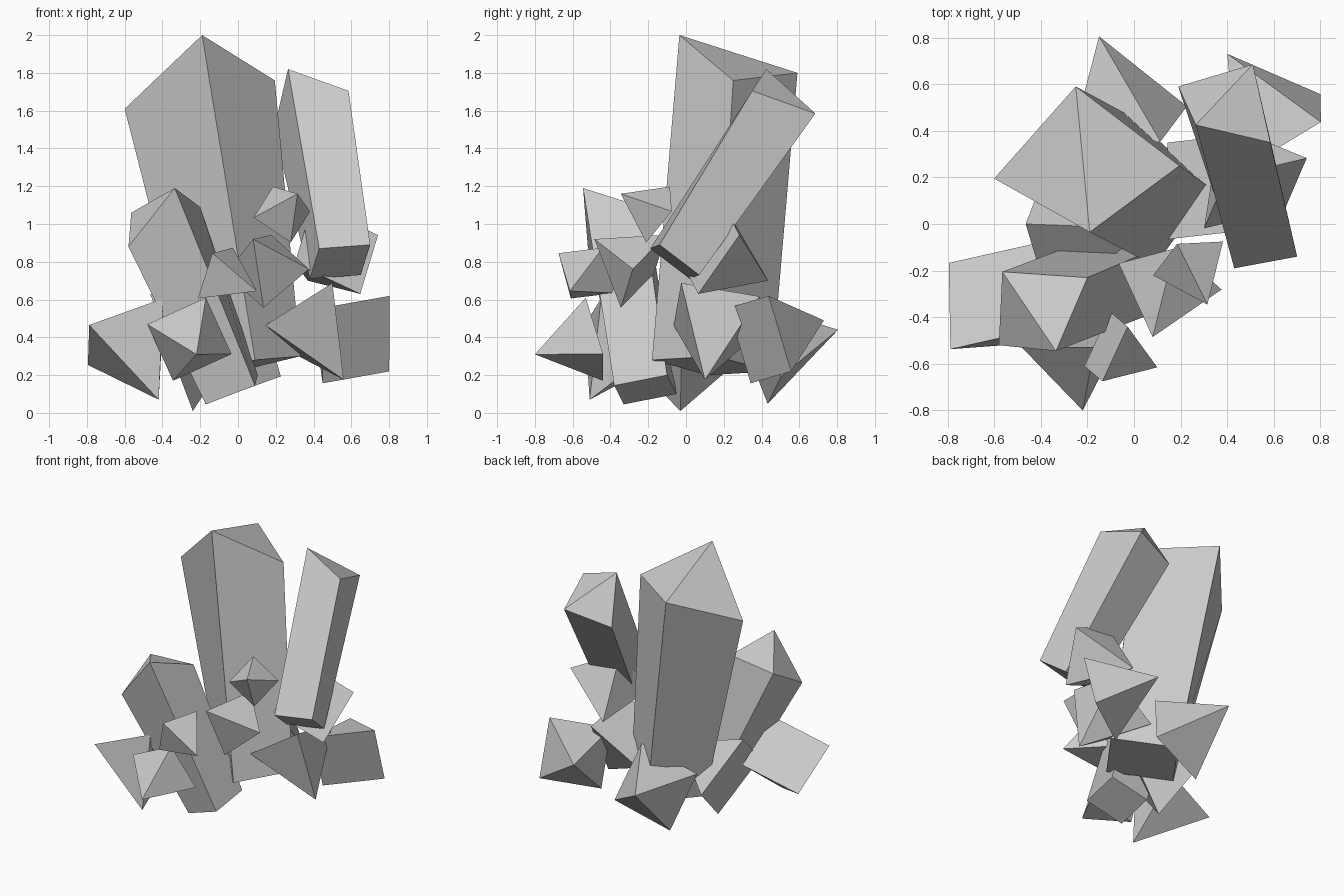
import bpy, bmesh
from mathutils import Vector

if "Cube" in bpy.data.objects:
    bpy.data.objects.remove(bpy.data.objects["Cube"])


def make_object(name, verts, faces):
    mesh = bpy.data.meshes.new(name)
    mesh.from_pydata([tuple(v) for v in verts], [], faces)
    bm = bmesh.new()
    bm.from_mesh(mesh)
    bmesh.ops.recalc_face_normals(bm, faces=bm.faces)
    bm.to_mesh(mesh)
    bm.free()
    obj = bpy.data.objects.new(name, mesh)
    bpy.context.collection.objects.link(obj)
    return obj


def column(name, top, base):
    """Four-sided crystal: raised first top corner, flat parallelogram base."""
    a, b, d = (Vector(p) for p in base)
    base4 = [a, b, d + b - a, d]
    base4 = [base4[0], base4[1], base4[2], base4[3]]
    faces = [(i, (i + 1) % 4, 4 + (i + 1) % 4, 4 + i) for i in range(4)]
    faces += [(0, 1, 2), (0, 2, 3), (4, 5, 6, 7)]
    make_object(name, list(top) + base4, faces)


def shard(name, apex, center, corner):
    """Square pyramid from its tip, base centre and one base corner."""
    apex, center = Vector(apex), Vector(center)
    axis = (apex - center).normalized()
    u = Vector(corner) - center
    r = u.length
    u = (u - axis * u.dot(axis)).normalized() * r
    v = axis.cross(u)
    make_object(name, [apex, center + u, center + v, center - u, center - v],
                [(0, 1, 2), (0, 2, 3), (0, 3, 4), (0, 4, 1), (1, 2, 3, 4)])


# Tall crystals: top corners run tip, side, opposite, side;
# the base gives the corners under the tip, first side and last side
column("main_crystal",
       [(-.19, -.035, 2.0), (-.6, .195, 1.61), (-.25, .59, 1.8), (.195, .25, 1.76)],
       [(.09, -.18, .28), (-.24, .12, .2), (.33, .155, .3)])
column("left_crystal",
       [(-.335, -.545, 1.19), (-.58, -.52, .88), (-.565, -.205, 1.06), (-.2, -.23, 1.09)],
       [(.09, -.38, .145), (-.17, -.33, .045), (.105, -.1, .2)])
column("right_crystal",
       [(.265, .425, 1.82), (.19, .59, 1.5), (.51, .685, 1.585), (.585, .35, 1.705)],
       [(.43, -.19, .87), (.38, .02, .71), (.70, -.14, .89)])

# Small shards around the foot
shards = {
    "front_low_shard": [(-.22, -.8, .31), (-.257, -.485, .39), (-.17, -.53, .61)],
    "front_small_shard": [(.1, -.615, .645), (-.12, -.525, .74), (-.135, -.675, .845)],
    "front_middle_shard": [(.08, -.485, .92), (.155, -.225, .75), (.38, -.263, .75)],
    "upper_shard": [(.315, -.345, 1.16), (.232, -.148, 1.05), (.08, -.215, 1.03)],
    "right_front_shard": [(.56, .1, .175), (.322, .162, .54), (.145, -.065, .465)],
    "right_back_shard": [(.4, .73, .49), (.625, .39, .388), (.8, .44, .62)],
    "right_upper_shard": [(.37, .435, .7), (.521, .132, .867), (.74, .285, .94)],
    "back_shard": [(-.15, .805, .44), (-.03, .393, .315), (.11, .365, .585)],
    "left_inner_shard": [(.06, -.02, .47), (-.352, -.015, .32), (-.465, 0, .63)],
    "left_outer_shard": [(-.42, -.51, .07), (-.595, -.308, .43), (-.78, -.545, .45)],
}
for shard_name, points in shards.items():
    shard(shard_name, *points)
